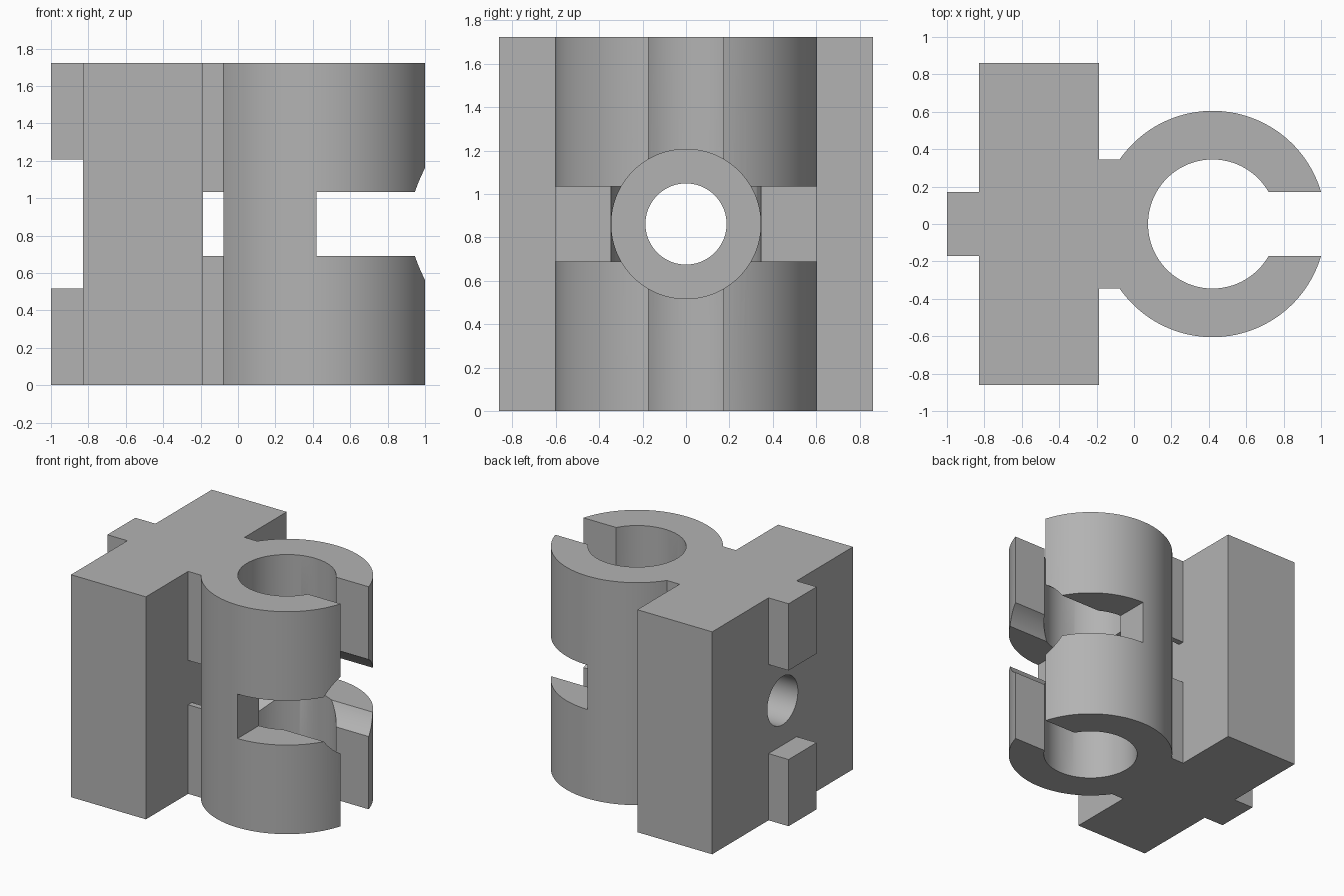
import bpy, bmesh, math
from mathutils import Matrix

if "Cube" in bpy.data.objects:
    bpy.data.objects.remove(bpy.data.objects["Cube"])

H = 1.724                 # height
MID = H / 2
BACK, FACE = -0.828, -0.186   # block faces along x
HALF = 0.862              # block half width
CX = 0.42                 # ring centre
R_OUT, R_IN = 0.605, 0.345
NECK = 0.345              # neck half width
SLOT = 0.172              # half width of slots and lugs
SEG = 128

grey = bpy.data.materials.new("plain grey")
grey.use_nodes = True
colour = (0.45, 0.45, 0.45, 1)
grey.diffuse_color = colour
grey.node_tree.nodes["Principled BSDF"].inputs["Base Color"].default_value = colour


def make_object(name, bm):
    bmesh.ops.recalc_face_normals(bm, faces=bm.faces)
    mesh = bpy.data.meshes.new(name)
    bm.to_mesh(mesh)
    bm.free()
    mesh.materials.append(grey)
    ob = bpy.data.objects.new(name, mesh)
    bpy.context.collection.objects.link(ob)
    return ob


def box(name, x, y, z):
    bm = bmesh.new()
    size = [b - a for a, b in (x, y, z)]
    mid = [(a + b) / 2 for a, b in (x, y, z)]
    bmesh.ops.create_cube(bm, size=1, matrix=Matrix.Translation(mid) @ Matrix.Diagonal((*size, 1)))
    return make_object(name, bm)


def rod(name, radius, x0, x1):
    """Cylinder along x at mid height."""
    bm = bmesh.new()
    place = Matrix.Translation(((x0 + x1) / 2, 0, MID)) @ Matrix.Rotation(math.pi / 2, 4, "Y")
    bmesh.ops.create_cone(bm, cap_ends=True, segments=SEG, radius1=radius,
                          radius2=radius, depth=x1 - x0, matrix=place)
    return make_object(name, bm)


def arc(radius, start, end, n):
    return [(CX + radius * math.cos(start + (end - start) * i / n),
             radius * math.sin(start + (end - start) * i / n)) for i in range(n + 1)]


# Block, neck and open ring as one extruded outline
neck_angle = math.pi - math.asin(NECK / R_OUT)
out_angle = math.asin(SLOT / R_OUT)
in_angle = math.asin(SLOT / R_IN)
outline = [(FACE, NECK), (FACE, HALF), (BACK, HALF), (BACK, -HALF), (FACE, -HALF), (FACE, -NECK)]
outline += arc(R_OUT, -neck_angle, -out_angle, 48)
outline += arc(R_IN, -in_angle, in_angle - math.tau, 96)
outline += arc(R_OUT, out_angle, neck_angle, 48)
bm = bmesh.new()
base = bm.faces.new([bm.verts.new((x, y, 0)) for x, y in outline])
top = bmesh.ops.extrude_face_region(bm, geom=[base])["geom"]
bmesh.ops.translate(bm, vec=(0, 0, H), verts=[g for g in top if isinstance(g, bmesh.types.BMVert)])
body = make_object("clamp_body", bm)

# Cuts: neck window, ring cross slot, wide bore, through hole
slot_z = (MID - SLOT, MID + SLOT)
neck_end = CX - math.sqrt(R_OUT ** 2 - NECK ** 2)
cutters = [
    box("neck_window_cutter", (FACE, neck_end), (-0.5, 0.5), slot_z),
    box("cross_slot_cutter", (CX, 1.2), (-0.8, 0.8), slot_z),
    rod("wide_bore_cutter", 0.3445, FACE, 1.2),
    rod("through_hole_cutter", 0.187, -1.2, 0.2),
]
bpy.context.view_layer.objects.active = body
for cutter in cutters:
    cutter.hide_render = True
    mod = body.modifiers.new("cut", "BOOLEAN")
    mod.operation = "DIFFERENCE"
    mod.solver = "EXACT"
    mod.object = cutter
    bpy.ops.object.modifier_apply(modifier=mod.name)
    bpy.data.objects.remove(cutter)

# Guide lugs on the back of the block
box("lower_lug", (-1, BACK), (-SLOT, SLOT), (0, MID - NECK))
box("upper_lug", (-1, BACK), (-SLOT, SLOT), (MID + NECK, H))

# Smooth curved walls, sharp edges kept
bpy.ops.object.select_all(action="DESELECT")
body.select_set(True)
bpy.ops.object.shade_smooth_by_angle(angle=math.radians(25))
